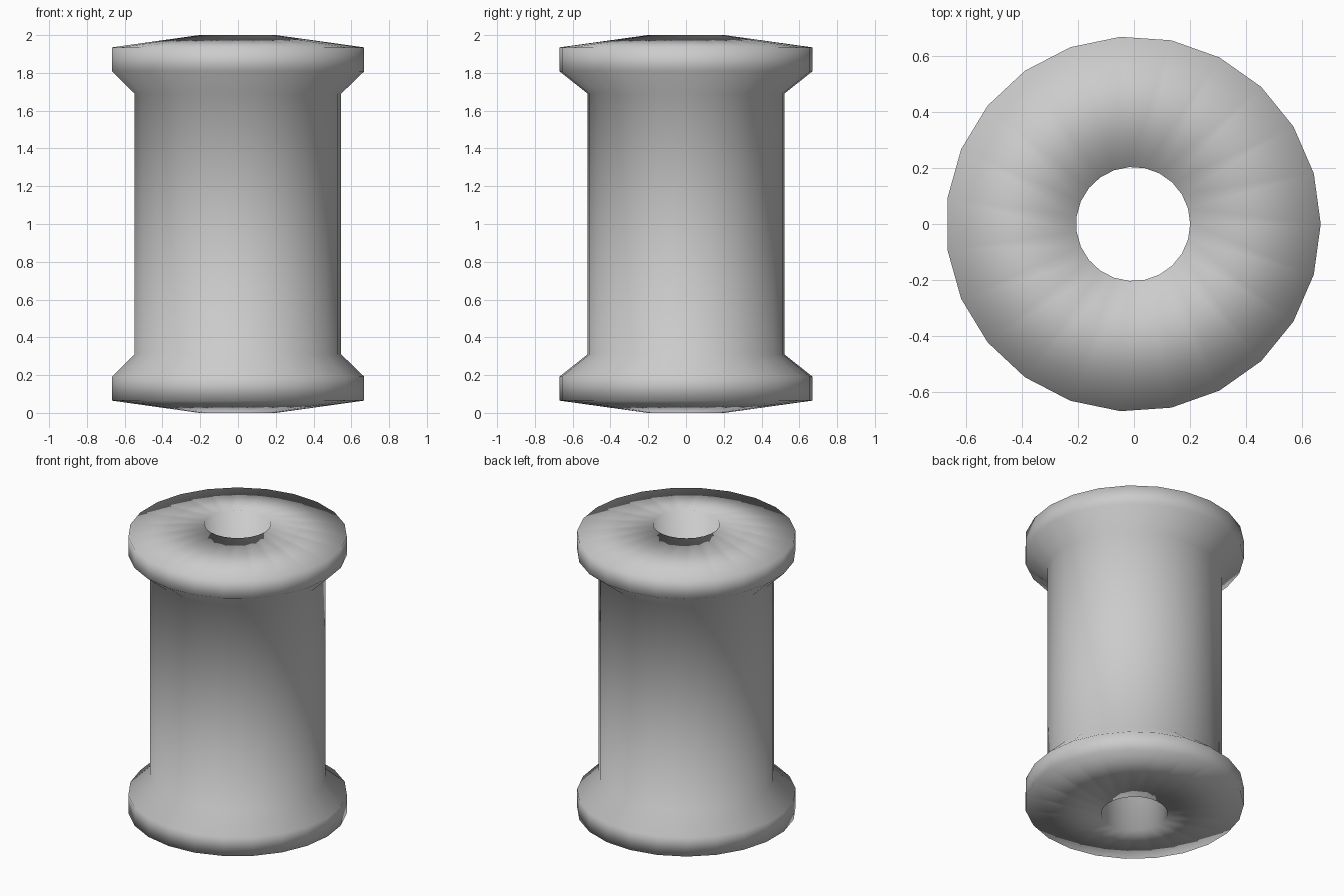
import bpy, bmesh, math

if "Cube" in bpy.data.objects:
    bpy.data.objects.remove(bpy.data.objects["Cube"])

SIDES = 23
CX = -0.003  # odd-sided ring, shifted so the bounds are centred

# closed cross-section: (radius x, radius y, z), from bottom bore rim up to top bore rim
half = [(0.204, 0.204, 0.0), (0.671, 0.671, 0.065),
        (0.671, 0.671, 0.192), (0.549, 0.522, 0.31)]
profile = half + [(rx, ry, 2.0 - z) for rx, ry, z in reversed(half)]

# lathe the spool: flanges, slightly oval barrel and through bore
bm = bmesh.new()
rings = []
for rx, ry, z in profile:
    rings.append([bm.verts.new((CX + rx * math.cos(2 * math.pi * i / SIDES),
                                ry * math.sin(2 * math.pi * i / SIDES), z))
                  for i in range(SIDES)])
for k, low in enumerate(rings):
    high = rings[(k + 1) % len(rings)]
    for i in range(SIDES):
        j = (i + 1) % SIDES
        bm.faces.new((low[i], low[j], high[j], high[i]))
bmesh.ops.recalc_face_normals(bm, faces=bm.faces[:])
for f in bm.faces:
    f.smooth = True

mesh = bpy.data.meshes.new("spool")
bm.to_mesh(mesh)
bm.free()
spool = bpy.data.objects.new("spool", mesh)
bpy.context.collection.objects.link(spool)
